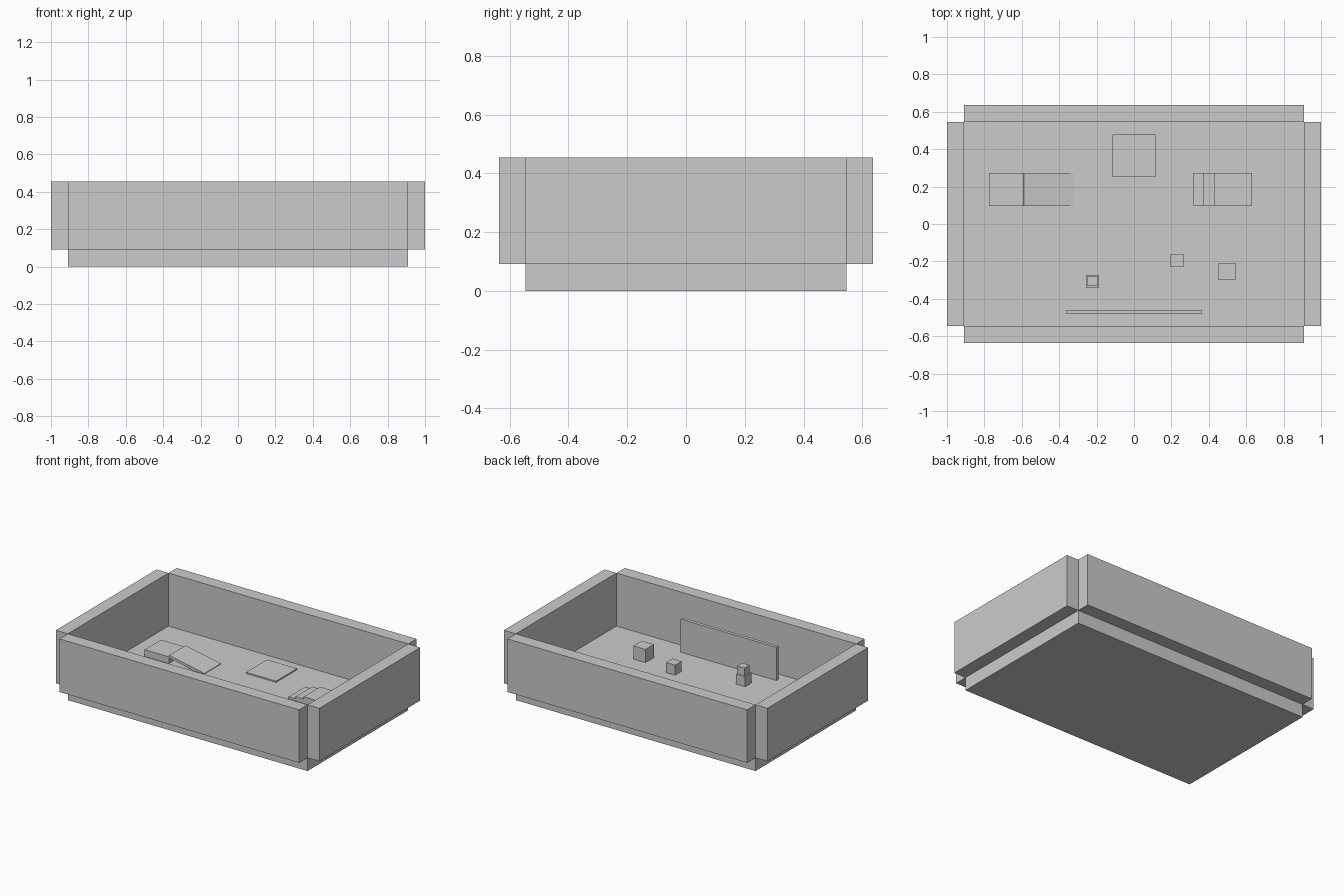
import bpy
import math

if "Cube" in bpy.data.objects:
    bpy.data.objects.remove(bpy.data.objects["Cube"])

U = 1 / 11           # layout module: the arena is 22 modules long
FLOOR = U            # height of the floor surface


def box(name, size, base, tilt=0.0):
    """Box of the given size whose base centre is at `base`."""
    bpy.ops.mesh.primitive_cube_add(
        size=1, location=(base[0], base[1], base[2] + size[2] / 2),
        rotation=(0, tilt, 0))
    obj = bpy.context.object
    obj.name = name
    obj.scale = size
    bpy.ops.object.transform_apply(location=False, rotation=False, scale=True)
    return obj


# Floor slab and the four walls standing just outside its edge
box("floor", (20 * U, 12 * U, U), (0, 0, 0))
for side, label in ((-1, "left"), (1, "right")):
    box(label + "_wall", (U, 12 * U, 4 * U), (side * 10.5 * U, 0, FLOOR))
for side, label in ((-1, "front"), (1, "back")):
    box(label + "_wall", (20 * U, U, 4 * U), (0, side * 6.5 * U, FLOOR))

# Raised platform with a thin tilted ramp
PATH_Y, PATH_W = 0.185, 0.178
box("ramp_platform", (0.184, PATH_W, 0.0455), (-0.683, PATH_Y, FLOOR))
box("ramp", (0.273, PATH_W, 0.018), (-0.457, PATH_Y, 0.1035), math.radians(11))

# Three steps, the last one a wide landing
step_edges = (0.317, 0.370, 0.430, 0.632)
for i in range(3):
    x0, x1 = step_edges[i], step_edges[i + 1]
    box(f"step_{i + 1}", (x1 - x0, PATH_W, 0.0152 * (i + 1)),
        ((x0 + x1) / 2, PATH_Y, FLOOR))

# Thin floor pad near the back wall
box("floor_pad", (2.5 * U, 2.5 * U, 0.009), (0, 4 * U, FLOOR))

# Upright panel near the front wall
box("upright_panel", (8 * U, 0.25 * U, 2.5 * U), (0, -0.471, FLOOR))

# Loose crates, one pair stacked
for name, size, x, y, z in (
        ("large_crate", 0.0909, 0.498, -0.253, FLOOR),
        ("small_crate", 0.0695, 0.230, -0.196, FLOOR),
        ("stack_lower_crate", 0.0695, -0.223, -0.308, FLOOR),
        ("stack_upper_crate", 0.0545, -0.222, -0.304, FLOOR + 0.0695)):
    box(name, (size, size, size), (x, y, z))
